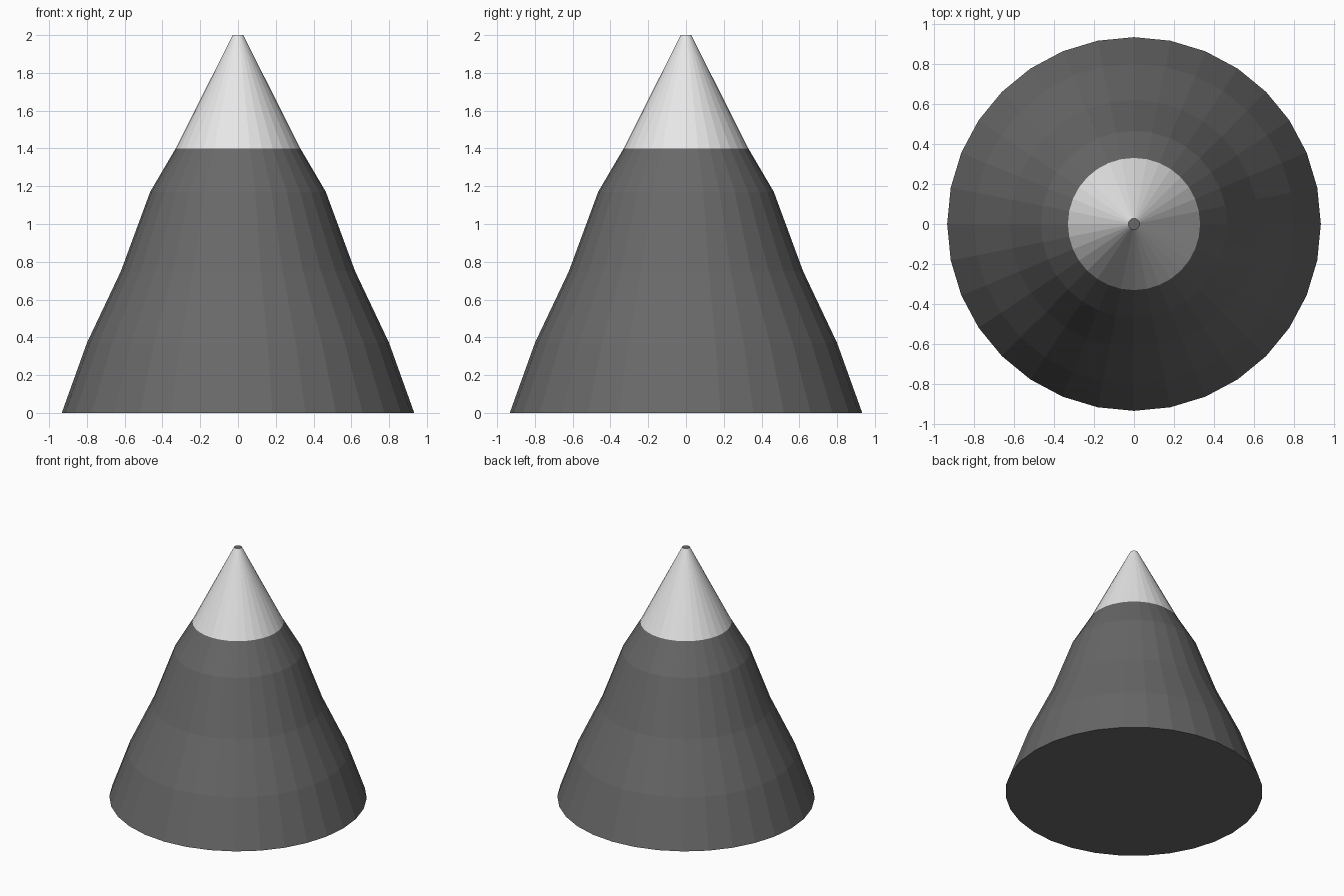
import bpy
import math

if "Cube" in bpy.data.objects:
    bpy.data.objects.remove(bpy.data.objects["Cube"])

SIDES = 32
# Outline from the foot to the tip: (radius, height)
PROFILE = [(0.933, 0.0), (0.80, 0.37), (0.62, 0.75),
           (0.465, 1.17), (0.33, 1.40), (0.028, 2.0)]
SNOW_LINE = 1.40


def flat_material(name, value):
    mat = bpy.data.materials.new(name)
    mat.diffuse_color = (value, value, value, 1)
    mat.use_nodes = True
    mat.node_tree.nodes["Principled BSDF"].inputs["Base Color"].default_value = mat.diffuse_color
    return mat


# Mountain: stacked rings of flat quads, closed at foot and tip
verts = [(r * math.cos(2 * math.pi * i / SIDES),
          r * math.sin(2 * math.pi * i / SIDES), z)
         for r, z in PROFILE for i in range(SIDES)]
faces = []
for k in range(len(PROFILE) - 1):
    a, b = k * SIDES, (k + 1) * SIDES
    for i in range(SIDES):
        j = (i + 1) % SIDES
        faces.append((a + i, a + j, b + j, b + i))
faces.append(tuple(reversed(range(SIDES))))
faces.append(tuple(range(len(verts) - SIDES, len(verts))))

mesh = bpy.data.meshes.new("mountain")
mesh.from_pydata(verts, [], faces)
mesh.materials.append(flat_material("dark grey rock", 0.14))
mesh.materials.append(flat_material("white snow", 0.8))

# Snow on the slopes above the snow line; the flat tip stays rock
for p in mesh.polygons:
    p.use_smooth = False
    p.material_index = int(p.center.z > SNOW_LINE and p.normal.z < 0.9)

mountain = bpy.data.objects.new("mountain", mesh)
bpy.context.collection.objects.link(mountain)
